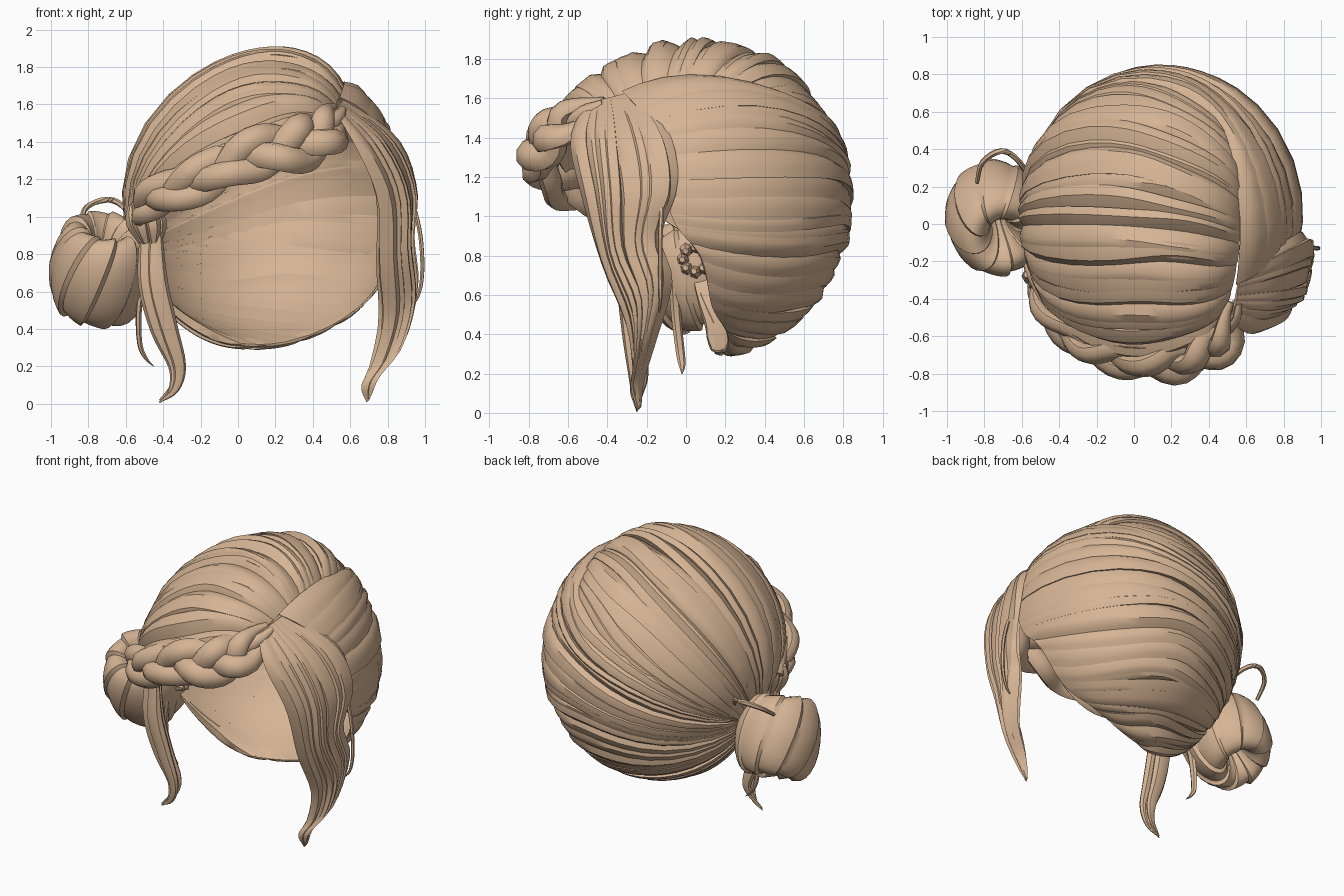
import bpy, bmesh, math, random
from mathutils import Vector as V

if "Cube" in bpy.data.objects:
    bpy.data.objects.remove(bpy.data.objects["Cube"])

random.seed(7)
C, R = V((0.15, 0.03, 1.08)), V((0.75, 0.80, 0.79))   # skull ellipsoid

hair = bpy.data.materials.new("light_tan_hair")
hair.diffuse_color = (0.67, 0.46, 0.30, 1)
hair.use_nodes = True
hair.node_tree.nodes["Principled BSDF"].inputs["Base Color"].default_value = hair.diffuse_color


def spline(pts, t):
    """Point at t (0..1) on a Catmull-Rom curve through pts."""
    n = len(pts) - 1
    x = min(max(t, 0), 1) * n
    i = min(int(x), n - 1)
    f = x - i
    b, c = V(pts[i]), V(pts[i + 1])
    a = V(pts[i - 1]) if i > 0 else b * 2 - c
    d = V(pts[i + 2]) if i + 2 <= n else c * 2 - b
    return 0.5 * (2 * b + (c - a) * f + (2 * a - 5 * b + 4 * c - d) * f * f
                  + (3 * b - a - 3 * c + d) * f ** 3)


def skin(bm, rings):
    """Join closed rings of points into a capped tube."""
    vs = [[bm.verts.new(p) for p in r] for r in rings]
    k = len(vs[0])
    for a, b in zip(vs, vs[1:]):
        for j in range(k):
            bm.faces.new((a[j], a[(j + 1) % k], b[(j + 1) % k], b[j]))
    bm.faces.new(vs[0][::-1])
    bm.faces.new(vs[-1])


def finish(bm, name, angle=35):
    bmesh.ops.recalc_face_normals(bm, faces=bm.faces)
    me = bpy.data.meshes.new(name)
    bm.to_mesh(me)
    bm.free()
    me.materials.append(hair)
    ob = bpy.data.objects.new(name, me)
    bpy.context.collection.objects.link(ob)
    bpy.ops.object.select_all(action='DESELECT')
    ob.select_set(True)
    bpy.context.view_layer.objects.active = ob
    bpy.ops.object.shade_smooth_by_angle(angle=math.radians(angle))
    return ob


def outward(p):
    d = p - C
    return V((d.x / R.x ** 2, d.y / R.y ** 2, d.z / R.z ** 2)).normalized()


def locks(name, f, n, nv, thick, tilt, overlap=0.35, normal=outward, deep=0.3):
    """Cover the sheet f(u, v) with n overlapping, ridged locks."""
    bm = bmesh.new()
    cuts = [(i + (random.uniform(-0.35, 0.35) if 0 < i < n else 0)) / n for i in range(n + 1)]
    for i in range(n):
        u0, u1 = cuts[i] - overlap / n * (i > 0), cuts[i + 1] + overlap / n * (i < n - 1)
        lean, lift = random.choice((-1, 1, 1)) * tilt, random.uniform(-0.4, 0.3) * tilt
        peak, phase = random.uniform(0.3, 0.7), random.uniform(0, 6)
        rings = []
        for s in range(nv + 1):
            v = s / nv
            env = math.sin(math.pi * v) ** 0.7 if 0 < v < 1 else 0
            size = 0.15 + 0.85 * env
            ring = []
            for w, h in ((0, 0), (peak * 0.5, 0.6), (peak, 1), (0.5 + peak * 0.5, 0.6), (1, 0),
                         (0.9, -deep), (0.1, -deep)):
                wave = 0.2 / n * env * math.sin(phase + 8 * v)
                p = f(min(max(u0 + (u1 - u0) * w + wave, 0), 1), v)
                slope = lean * (w - 0.5) + lift if h >= 0 else -abs(lean) * 0.4
                ring.append(p + normal(p) * size * (thick * h + slope))
            rings.append(ring)
        skin(bm, rings)
    return finish(bm, name)


def tube(bm, pts, radii, k=8, n=16, flat=1.0, normal=outward):
    """Flattened tapered strand along a curve."""
    rings = []
    for s in range(n + 1):
        t = s / n
        p = spline(pts, t)
        tan = (spline(pts, t + 0.01) - spline(pts, t - 0.01)).normalized()
        side = tan.cross(normal(p)).normalized()
        up = side.cross(tan)
        r = spline([(q, 0, 0) for q in radii], t).x
        rings.append([p + r * (side * math.cos(a) + up * flat * math.sin(a))
                      for a in (j * math.tau / k for j in range(k))])
    skin(bm, rings)


def on_skull(S, M, E, skew=0.0, dip=0.0):
    """Sheet from edge S over M to E, pressed onto the skull and sunk by dip at its start."""
    def f(u, v):
        q = spline([spline(S, u), spline(M, u), spline(E, u)], v) - C
        q = V((q.x / R.x, q.y / R.y, q.z / R.z)).normalized() * (1 - dip * max(0, 1 - 5 * v) ** 2)
        return C + V((q.x * R.x, q.y * R.y, q.z * (R.z + skew * q.x * min(1, 3 * v))))
    return f


# Crown swept from the parting to the left
locks("crown_hair", on_skull(
    [(0.5, -0.58, 1.52), (0.55, -0.38, 1.64), (0.58, -0.1, 1.7), (0.6, 0.15, 1.7), (0.58, 0.42, 1.6)],
    [(0.02, -0.74, 1.36), (0.02, -0.45, 1.72), (0.05, 0, 1.87), (0.05, 0.42, 1.74), (0.05, 0.74, 1.4)],
    [(-0.48, -0.38, 1.05), (-0.56, -0.2, 1.02), (-0.56, 0, 0.9), (-0.54, 0.1, 0.86), (-0.5, 0.2, 0.8)],
    0.08, 0.05), 20, 18, 0.035, 0.05, deep=0.7)

# Side and back swept round to the bun
locks("back_hair", on_skull(
    [(0.56, -0.34, 1.66), (0.8, -0.17, 1.45), (0.88, -0.12, 1.2), (0.88, -0.06, 0.97),
     (0.85, 0.08, 0.78), (0.72, 0.14, 0.5), (0.5, 0.22, 0.37), (0.2, 0.2, 0.29), (0, 0.13, 0.31)],
    [(0.35, 0.6, 1.55), (0.3, 0.75, 1.35), (0.28, 0.83, 1.15), (0.28, 0.8, 0.95), (0.25, 0.72, 0.75),
     (0.2, 0.58, 0.55), (0.1, 0.4, 0.4), (-0.05, 0.25, 0.36), (-0.2, 0.1, 0.42)],
    [(-0.5, 0.22, 0.88), (-0.52, 0.15, 0.82), (-0.5, 0.1, 0.75), (-0.46, 0.04, 0.68)], 0, 0.01),
    24, 18, 0.028, 0.045, deep=0.6)

# Fringe falling on the right
front_edge = [(0.52, -0.52, 1.57), (0.64, -0.6, 1.38), (0.76, -0.55, 1.1), (0.78, -0.44, 0.75),
              (0.8, -0.31, 0.45), (0.74, -0.265, 0.22), (0.675, -0.28, 0.1), (0.69, -0.25, 0.01)]
back_edge = [(0.57, -0.25, 1.64), (0.84, -0.09, 1.42), (0.93, -0.05, 1.15), (0.9, -0.13, 0.9),
             (0.92, -0.08, 0.68), (0.87, -0.16, 0.38), (0.74, -0.22, 0.17), (0.7, -0.23, 0.03)]


def side_out(p):
    return V((0.9, -0.43, 0.15)).normalized()


def fringe(u, v):
    p = spline(front_edge, v).lerp(spline(back_edge, v), u)
    return p + side_out(p) * 0.06 * math.sin(math.pi * u) * math.sin(math.pi * v)


locks("fringe_outer", fringe, 8, 26, 0.035, 0.045, 0.35, side_out)
locks("fringe_inner", lambda u, v: fringe(0.1 + 0.75 * u, v * 0.93) - side_out(0) * 0.07 * math.sin(math.pi * v),
      4, 20, 0.03, 0.03, 0.35, side_out)

# Braid along the hairline: three woven strands
path = [(-0.53, -0.24, 0.97), (-0.5, -0.41, 1.07), (-0.38, -0.57, 1.13), (-0.2, -0.69, 1.2), (0, -0.735, 1.31),
        (0.2, -0.745, 1.36), (0.36, -0.7, 1.4), (0.47, -0.62, 1.47), (0.54, -0.42, 1.58)]
bm = bmesh.new()
for k in range(3):
    pts = []
    for s in range(33):
        t = s / 32
        p = spline(path, t)
        tan = (spline(path, t + 0.01) - spline(path, t - 0.01)).normalized()
        up = outward(p)
        a = math.tau * (1.8 * t + k / 3)
        w = min(1.05, 0.55 + 0.8 * t) * (1 if t < 0.88 else 1 - 6 * (t - 0.88))
        pts.append(p + tan.cross(up) * 0.085 * w * math.sin(a) + up * (0.045 * w * math.sin(2 * a)))
    tube(bm, pts, (0.04, 0.058, 0.065, 0.07, 0.075, 0.075, 0.07, 0.02), 8, 40, 0.75)
finish(bm, "braid", 50)

# Bound end of the braid
bm = bmesh.new()
for i in range(6):
    a = i * math.tau / 6
    d = V((math.cos(a) * 0.05, math.sin(a) * 0.05, 0))
    tube(bm, [V((-0.52, -0.27, 1.06)) + d, V((-0.49, -0.28, 0.97)) + d * 1.3, V((-0.47, -0.28, 0.86)) + d * 0.8],
         (0.02, 0.045, 0.02), 6, 6, 1, lambda p: V((0, -1, 0)))
finish(bm, "braid_end")

# Loose lock below the braid
bm = bmesh.new()
for dx, dy, z in ((-0.025, 0, 0), (0.025, -0.02, 0.01), (0, 0.035, 0.05)):
    tube(bm, [(-0.465 + dx, -0.28 + dy, 0.92), (-0.455 + dx, -0.29 + dy, 0.65), (-0.395 + dx, -0.27 + dy, 0.4),
              (-0.325 + dx / 2, -0.25 + dy, 0.2), (-0.345 + dx / 3, -0.25 + dy / 2, 0.07 + z / 2), (-0.42, -0.25, 0.006 + z / 4)],
         (0.035, 0.055, 0.05, 0.035, 0.02, 0.003), 8, 20, 0.7, lambda p: V((0, -1, 0)))
finish(bm, "left_loose_lock")

# Bun: coiled ring whose twisted locks wrap through a hole tipped forward
bm = bmesh.new()
NB, LOBES, STEP = 24, 9, 8
NA, TWIST = LOBES * STEP, 2 * STEP
axis = V((0.15, -0.45, 0.88)).normalized()
ex = V((1, 0, 0)).cross(axis).normalized()
ey = axis.cross(ex)
height = [random.uniform(0.5, 1.1) for _ in range(LOBES)]
grid = []
for i in range(NA):
    row = []
    for j in range(NB):
        a = math.tau * (i + TWIST * j / NB) / NA
        b = math.tau * j / NB
        r = 0.117 + 0.024 * height[i // STEP] * (i % STEP) / STEP * (0.6 + 0.4 * math.cos(b))
        rad = 0.162 + r * math.cos(b)
        row.append(bm.verts.new(V((-0.735, 0.035, 0.72)) + (ex * math.cos(a) + ey * math.sin(a) * 0.94) * rad
                                + axis * 2.1 * r * math.sin(b)))
    grid.append(row)
for i in range(NA):
    for j in range(NB):
        wrap = TWIST if j == NB - 1 else 0
        nxt = (j + 1) % NB
        bm.faces.new((grid[i][j], grid[(i + 1) % NA][j],
                      grid[(i + 1 + wrap) % NA][nxt], grid[(i + wrap) % NA][nxt]))
finish(bm, "bun")

# Gathered neck joining the bun to the head
bm = bmesh.new()
for i in range(8):
    a = i * math.tau / 8
    d = V((0, math.cos(a), math.sin(a)))
    tube(bm, [V((-0.42, 0.04, 0.78)) + d * 0.06, V((-0.5, 0.05, 0.78)) + d * 0.07, V((-0.62, 0.05, 0.76)) + d * 0.13],
         (0.015, 0.04, 0.04), 6, 6, 1, lambda p: V((0, 0.3, 1)))
finish(bm, "bun_neck")

# Stray wisps
bm = bmesh.new()
tube(bm, [(-0.84, 0.22, 0.97), (-0.81, 0.33, 1.05), (-0.71, 0.39, 1.09), (-0.62, 0.34, 1.06), (-0.53, 0.2, 0.93)],
     (0.012, 0.016, 0.016, 0.012), 6)
tube(bm, [(-0.5, -0.06, 0.7), (-0.53, -0.05, 0.5), (-0.525, -0.03, 0.32), (-0.49, -0.02, 0.24), (-0.45, -0.02, 0.2)],
     (0.03, 0.025, 0.02, 0.003), 6, 14, 0.6)
tube(bm, [(0.93, -0.12, 1.1), (0.975, -0.13, 0.9), (0.985, -0.13, 0.7), (0.96, -0.13, 0.57), (0.9, -0.14, 0.5)],
     (0.012, 0.012, 0.01, 0.003), 6)
finish(bm, "stray_wisps")
